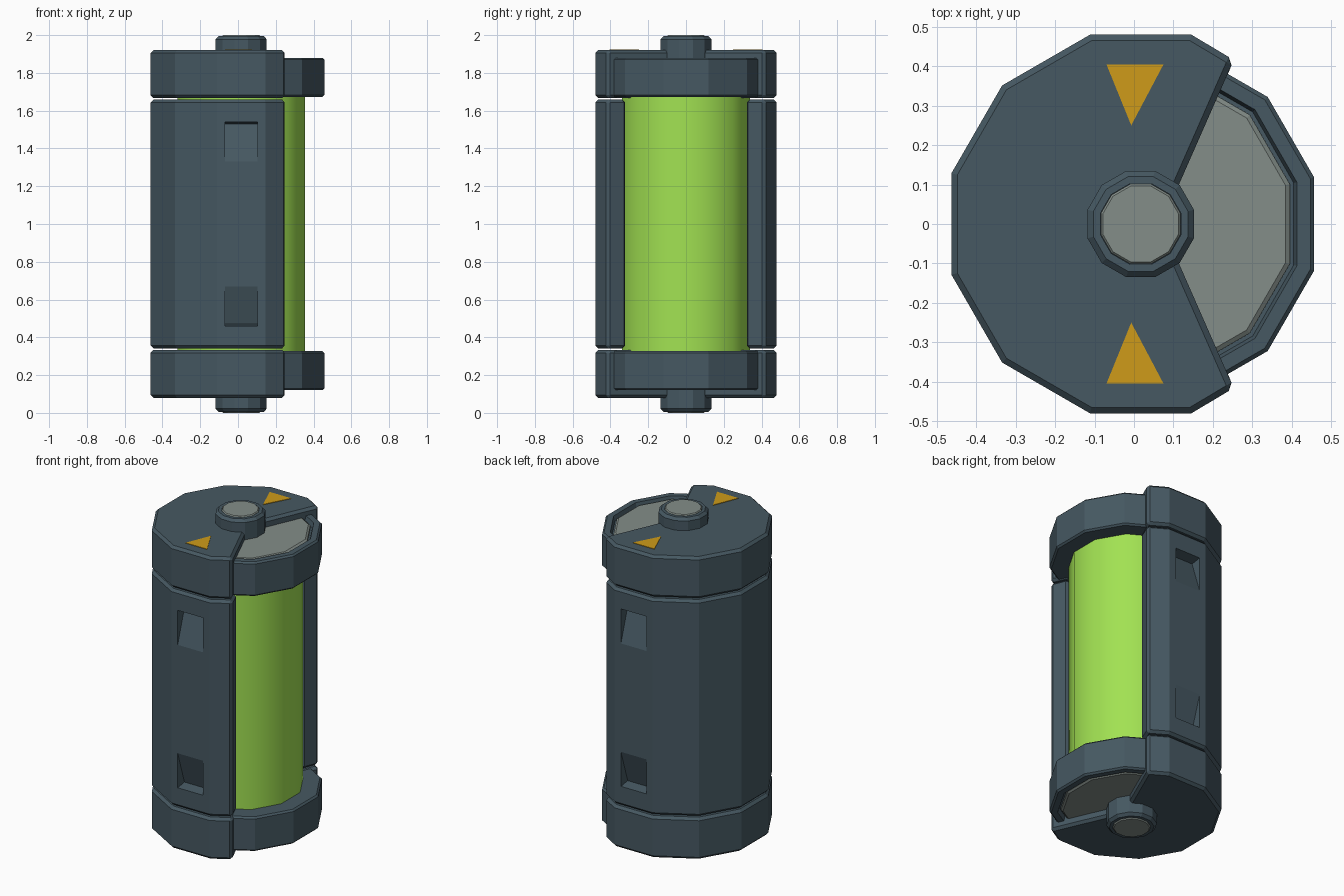
import bpy, bmesh
from math import cos, sin, radians

if "Cube" in bpy.data.objects:
    bpy.data.objects.remove(bpy.data.objects["Cube"])

CX = 0.017                      # axis of the canister
K = 1 / cos(radians(15))        # apothem -> corner radius for 12 sides


def material(name, rgb):
    m = bpy.data.materials.new(name)
    m.diffuse_color = (*rgb, 1)
    m.use_nodes = True
    m.node_tree.nodes["Principled BSDF"].inputs["Base Color"].default_value = m.diffuse_color
    return m


SLATE = material("slate", (0.061, 0.098, 0.122))
GREEN = material("green", (0.36, 0.76, 0.085))
AMBER = material("amber", (0.62, 0.33, 0.01))
METAL = material("metal", (0.23, 0.27, 0.25))


def finish(bm, name, mat):
    bmesh.ops.recalc_face_normals(bm, faces=bm.faces)
    me = bpy.data.meshes.new(name)
    bm.to_mesh(me)
    bm.free()
    ob = bpy.data.objects.new(name, me)
    bpy.context.collection.objects.link(ob)
    if mat:
        me.materials.append(mat)
    return ob


def ring(apothem, a0=15, a1=345):
    return [(CX + apothem * K * cos(radians(a)), apothem * K * sin(radians(a)))
            for a in range(a0, a1 + 1, 30)]


def lathe(name, profile, mat, flip=False):
    """12-sided turned part from (apothem, z) pairs, ends capped."""
    bm = bmesh.new()
    rows = [[bm.verts.new((x, y, 2 - z if flip else z)) for x, y in ring(r)]
            for r, z in profile]
    for a, b in zip(rows, rows[1:]):
        for i in range(12):
            j = (i + 1) % 12
            bm.faces.new((a[i], a[j], b[j], b[i]))
    bm.faces.new(rows[0])
    bm.faces.new(rows[-1])
    return finish(bm, name, mat)


def add_prism(bm, pts, vec):
    face = bm.faces.new([bm.verts.new(p) for p in pts])
    out = bmesh.ops.extrude_face_region(bm, geom=[face])["geom"]
    bmesh.ops.translate(bm, vec=vec, verts=[v for v in out if isinstance(v, bmesh.types.BMVert)])


def shell(name, outline, z0, z1):
    """Extruded outline, chamfered on all but the 30 degree corners."""
    bm = bmesh.new()
    add_prism(bm, [(x, y, z0) for x, y in outline], (0, 0, z1 - z0))
    ob = finish(bm, name, SLATE)
    bev = ob.modifiers.new("chamfer", "BEVEL")
    bev.width = 0.015
    bev.segments = 1
    bev.limit_method = "ANGLE"
    bev.angle_limit = radians(40)
    return ob


# Outlines of the open shell: solid wedge-cut end and hollow C-shaped body
outer = [(0.253, 0.416)] + ring(0.48, 75, 285) + [(0.253, -0.416)]
end_outline = outer + [(0.07, 0)]
body_outline = outer + [(0.211, -0.315)] + ring(0.37, 75, 285)[::-1] + [(0.211, 0.315)]

body = shell("body_shell", body_outline, 0.342, 1.658)

# Sloped notches on front and back, mirrored top to bottom
bm = bmesh.new()
for s in (-1, 1):
    for t in (-1, 1):
        prof = [(0.50, 0.27), (0.48, 0.33), (0.415, 0.53), (0.48, 0.54), (0.50, 0.543)]
        add_prism(bm, [(-0.07, s * y, 1 + t * z) for y, z in prof], (0.172, 0, 0))
cutter = finish(bm, "notch_cutter", None)
cutter.hide_render = True
cutter.hide_viewport = True
cut = body.modifiers.new("notches", "BOOLEAN")
cut.object = cutter
cut.operation = "DIFFERENCE"
cut.solver = "EXACT"

# Glowing inner tube, smooth shaded
tube = lathe("inner_tube", [(0.338, 0.30), (0.338, 1.70)], GREEN)
for p in tube.data.polygons:
    p.use_smooth = len(p.vertices) == 4
for e in tube.data.edges:
    e.use_edge_sharp = abs(tube.data.vertices[e.vertices[0]].co.z
                           - tube.data.vertices[e.vertices[1]].co.z) < 0.01

# End assemblies: shell end, round cap, metal disc, knob and its button
for end, flip in (("top", False), ("bottom", True)):
    z0, z1 = (0.08, 0.333) if flip else (1.667, 1.92)
    shell(end + "_shell_end", end_outline, z0, z1)
    lathe(end + "_cap", [(0.43, 1.672), (0.44, 1.682), (0.44, 1.87), (0.43, 1.88),
                         (0.396, 1.88), (0.388, 1.85)], SLATE, flip)
    lathe(end + "_metal_disc", [(0.378, 1.845), (0.378, 1.865), (0.367, 1.873)], METAL, flip)
    lathe(end + "_knob", [(0.135, 1.85), (0.135, 1.978), (0.12, 1.994), (0.102, 1.994),
                          (0.102, 1.98)], SLATE, flip)
    lathe(end + "_knob_button", [(0.101, 1.97), (0.101, 1.994), (0.096, 2.0)], METAL, flip)

# Amber arrow markers on the top
for s, side in ((-1, "front"), (1, "back")):
    bm = bmesh.new()
    add_prism(bm, [(-0.07, s * 0.405, 1.915), (0.075, s * 0.405, 1.915),
                   (-0.007, s * 0.25, 1.915)], (0, 0, 0.008))
    finish(bm, side + "_arrow_marker", AMBER)
